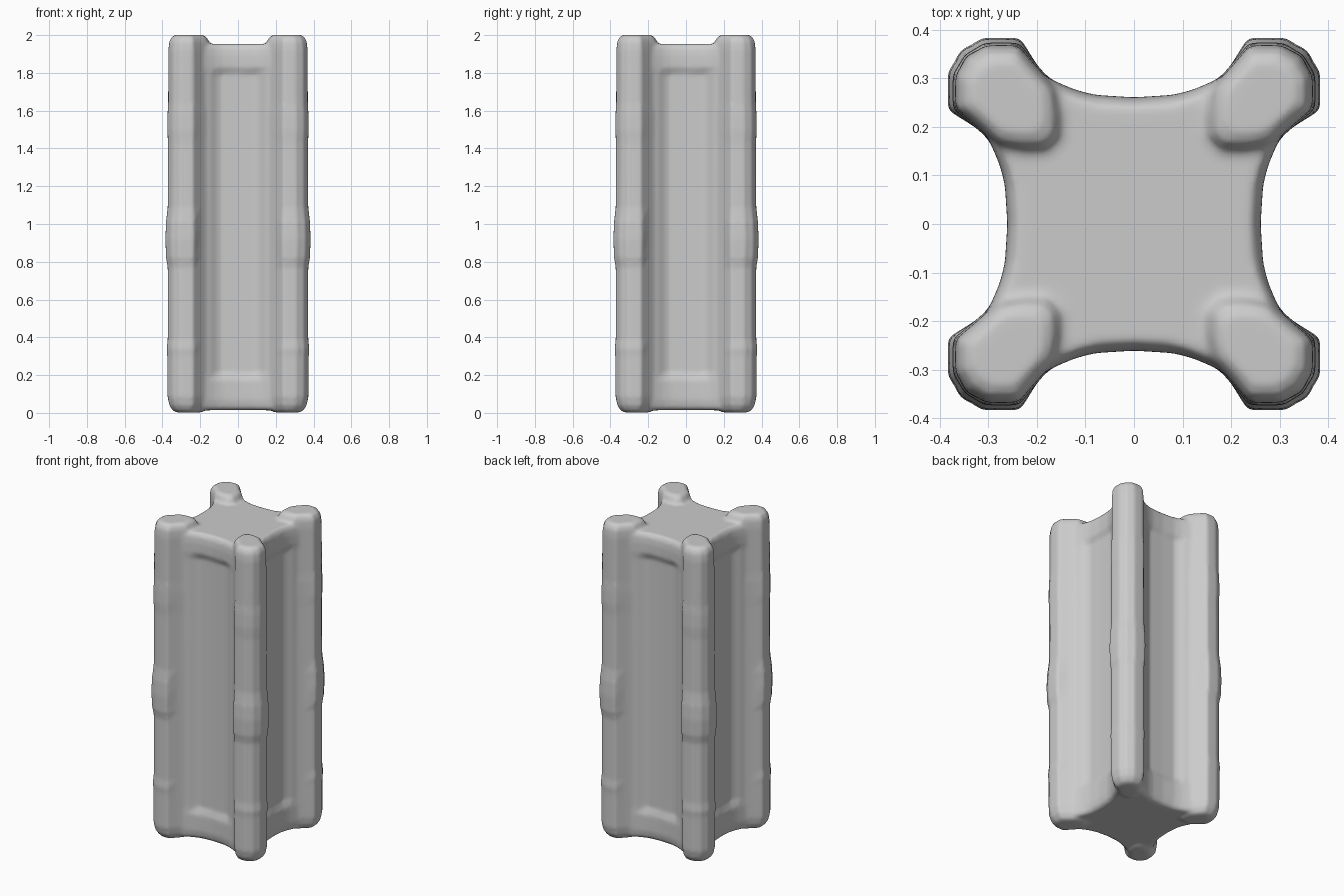
import bpy, bmesh

if "Cube" in bpy.data.objects:
    bpy.data.objects.remove(bpy.data.objects["Cube"])

stone = bpy.data.materials.new("grey_stone")
stone.use_nodes = True
grey = (0.6, 0.6, 0.6, 1)
stone.diffuse_color = grey
stone.node_tree.nodes["Principled BSDF"].inputs["Base Color"].default_value = grey

bm = bmesh.new()


def loft(rings):
    """Skin a stack of closed rings and cap both ends."""
    loops = [[bm.verts.new(p) for p in ring] for ring in rings]
    n = len(loops[0])
    for a, b in zip(loops, loops[1:]):
        for i in range(n):
            j = (i + 1) % n
            bm.faces.new((a[i], a[j], b[j], b[i]))
    bm.faces.new(loops[0][::-1])
    bm.faces.new(loops[-1])


def turn(x, y, k):
    for _ in range(k):
        x, y = -y, x
    return x, y


# Corner posts: outline symmetric about the diagonal
half = [(0.094, 0.08), (0.047, 0.112), (-0.025, 0.112), (-0.064, 0.066),
        (-0.11, 0.016), (-0.12, -0.04), (-0.118, -0.09)]
outline = half + [(-0.106, -0.106)] + [(y, x) for x, y in reversed(half)]
levels = [(0.002, 0.55), (0.012, 0.74), (0.04, 0.9), (0.085, 0.99), (0.3, 1.0),
          (0.34, 1.03), (0.39, 0.98), (0.77, 0.98), (0.82, 1.06), (0.92, 1.09),
          (1.01, 1.06), (1.09, 0.98), (1.43, 0.97), (1.5, 1.0), (1.58, 0.99),
          (1.64, 0.96), (1.92, 0.95), (1.965, 0.91), (1.99, 0.8), (2.001, 0.62)]


def post_ring(z, s, k):
    """Only the outer face swells; the flanks stay straight."""
    ring = []
    for x, y in outline:
        t = s if x + y > 0.05 else min(s, 0.98)
        ring.append((*turn(0.262 + x * t, 0.262 + y * t, k), z))
    return ring


for k in range(4):
    loft([post_ring(z, s, k) for z, s in levels])

# Core: concave sides, with a shallow recessed panel between end rails
panel = [(0.0, 0.247), (0.09, 0.249), (0.115, 0.26), (0.145, 0.282), (0.205, 0.312)]
rail = [(0.0, 0.261), (0.08, 0.266), (0.12, 0.276), (0.16, 0.293), (0.205, 0.315)]


def core_ring(side, z, s):
    full = [(x, -y) for x, y in reversed(side)]
    full = [(-x, y) for x, y in full[:-1]] + full[::-1]
    return [(*[c * s for c in turn(x, y, k)], z) for k in range(4) for x, y in full]


loft([core_ring(rail, 0.014, 0.9), core_ring(rail, 0.03, 0.97),
      core_ring(rail, 0.07, 1), core_ring(rail, 0.17, 1),
      core_ring(panel, 0.22, 1), core_ring(panel, 1.79, 1),
      core_ring(rail, 1.83, 1), core_ring(rail, 1.89, 1),
      core_ring(rail, 1.93, 0.98), core_ring(rail, 1.953, 0.92)])

mesh = bpy.data.meshes.new("fluted_pillar")
bmesh.ops.recalc_face_normals(bm, faces=bm.faces)
bm.to_mesh(mesh)
bm.free()
mesh.materials.append(stone)
pillar = bpy.data.objects.new("fluted_pillar", mesh)
bpy.context.collection.objects.link(pillar)

# Fuse the parts into one softly worn skin
fuse = pillar.modifiers.new("fuse", "REMESH")
fuse.mode = "VOXEL"
fuse.voxel_size = 0.01
fuse.use_smooth_shade = True
soften = pillar.modifiers.new("soften", "SMOOTH")
soften.factor = 0.5
soften.iterations = 6
